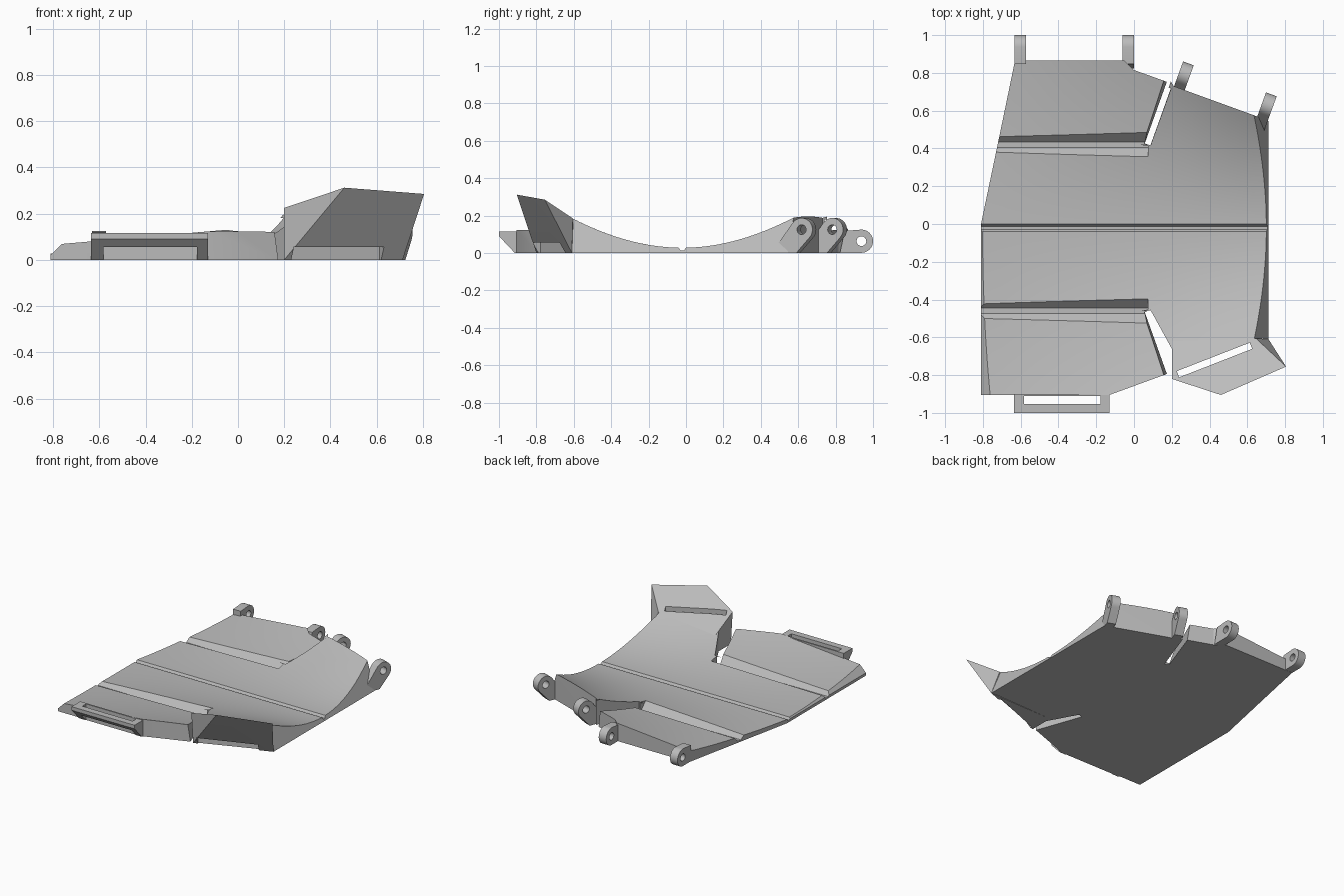
import bpy, bmesh, math
from mathutils import Matrix, Vector

cube = bpy.data.objects.get("Cube")
if cube:
    bpy.data.objects.remove(cube)

grey = bpy.data.materials.new("plain grey")
grey.use_nodes = True
GREY = (0.5, 0.5, 0.5, 1)
grey.diffuse_color = GREY
grey.node_tree.nodes["Principled BSDF"].inputs["Base Color"].default_value = GREY

MID = -0.02          # centre line of the plate in y


def finish(name, bm):
    bmesh.ops.recalc_face_normals(bm, faces=bm.faces)
    mesh = bpy.data.meshes.new(name)
    bm.to_mesh(mesh)
    bm.free()
    mesh.materials.append(grey)
    ob = bpy.data.objects.new(name, mesh)
    bpy.context.collection.objects.link(ob)
    return ob


def hull(name, points):
    bm = bmesh.new()
    verts = [bm.verts.new(p) for p in points]
    out = bmesh.ops.convex_hull(bm, input=verts)
    loose = {g for g in out["geom_interior"] + out["geom_unused"]
             if isinstance(g, bmesh.types.BMVert)}
    bmesh.ops.delete(bm, geom=list(loose), context="VERTS")
    bmesh.ops.dissolve_limit(bm, angle_limit=0.01, verts=bm.verts, edges=bm.edges)
    return finish(name, bm)


def prism(name, outline, z0, z1):
    bm = bmesh.new()
    face = bm.faces.new([bm.verts.new((x, y, z0)) for x, y in outline])
    up = bmesh.ops.extrude_face_region(bm, geom=[face])["geom"]
    bmesh.ops.translate(bm, vec=(0, 0, z1 - z0),
                        verts=[v for v in up if isinstance(v, bmesh.types.BMVert)])
    return finish(name, bm)


def box(name, centre, size, angle=0):
    bm = bmesh.new()
    place = (Matrix.Translation(centre) @ Matrix.Rotation(angle, 4, "Z")
             @ Matrix.Diagonal((*size, 1)))
    bmesh.ops.create_cube(bm, size=1, matrix=place)
    return finish(name, bm)


def apply_boolean(ob, tools, operation="DIFFERENCE"):
    for tool in tools:
        mod = ob.modifiers.new("cut", "BOOLEAN")
        mod.object, mod.operation, mod.solver = tool, operation, "EXACT"
    bpy.context.view_layer.update()
    graph = bpy.context.evaluated_depsgraph_get()
    mesh = bpy.data.meshes.new_from_object(ob.evaluated_get(graph))
    ob.modifiers.clear()
    ob.data = mesh


def curve_value(stops, x):
    for (x0, k0), (x1, k1) in zip(stops, stops[1:]):
        if x <= x1 or (x1, k1) == stops[-1]:
            return k0 + (k1 - k0) * (x - x0) / (x1 - x0)


def dished_slab(name, stops, nx=18, ny=56):
    """Slab whose hollow top tightens along x like a cone."""
    bm = bmesh.new()
    rows = []
    for i in range(nx + 1):
        x = -0.9 + 1.8 * i / nx
        k = curve_value(stops, x)
        ys = [-1 + 2 * j / ny for j in range(ny + 1)]
        rows.append([bm.verts.new((x, y, 0.028 + k * (y - MID) ** 2)) for y in ys])
    faces = [bm.faces.new((a[j], b[j], b[j + 1], a[j + 1]))
             for a, b in zip(rows, rows[1:]) for j in range(ny)]
    low = bmesh.ops.extrude_face_region(bm, geom=faces)["geom"]
    for v in low:
        if isinstance(v, bmesh.types.BMVert):
            v.co.z = -0.1
    return finish(name, bm)


def groove(name, start, end, floor, left, right, z0, z1):
    """Trapezoid channel; left and right are its half widths at z1."""
    a, b = Vector((*start, 0)), Vector((*end, 0))
    side = Vector((a.y - b.y, b.x - a.x, 0)).normalized()
    up = Vector((0, 0, 1))
    return hull(name, [p + side * s + up * z for p in (a, b)
                       for s, z in ((floor, z0), (-floor, z0), (left, z1), (-right, z1))])


def mirror(p):
    return (p[0], 2 * MID - p[1])


# cutters: hinge grooves, slanted slots, bevelled ends
cutters = [groove("centre_groove", (-1, MID), (1, MID), 0.008, 0.024, 0.024, 0.012, 0.035)]
hinge_start, hinge_end, slot_end = (-1, 0.42), (0.075, 0.42), (0.211, 0.80)
for tag, m in (("back", lambda p: p), ("front", mirror)):
    sign = 1 if tag == "back" else -1
    cutters.append(groove(tag + "_hinge", m(hinge_start), m(hinge_end),
                          0.014, 0.075, 0.075, 0.012, 0.075))
    wide, narrow = 0.045, 0.014
    l, r = (wide, narrow) if sign > 0 else (narrow, wide)
    cutters.append(groove(tag + "_slot", m(hinge_end), m(slot_end), 0.012, l, r, -0.05, 0.18))
cutters.append(hull("right_bevel", [(x, y, z) for y in (-1, MID)
               for x, z in ((-0.81, 0.02), (-0.61, 0.22), (-1, 0.22), (-1, 0.02))]))
cutters.append(hull("left_bevel", [(x, y, z) for y in (-0.62, 1)
               for x, z in ((0.712, 0), (0.55, 0.4), (1, 0.4), (1, 0))]))

# main plate and two hinged flaps
shapes = {
    "main_plate": (((-0.9, 0.04), (-0.8, 0.05), (0.2, 0.28), (0.7, 0.48)),
        [(-0.81, -0.46), (-0.81, 0), (-0.722, 0.42), (0.075, 0.42), (0.195, 0.755),
         (0.21, 0.73), (0.65, 0.57), (0.712, 0.545), (0.712, -0.61), (0.655, -0.605), (0.2, -0.62),
         (0.2, -0.66), (0.09, -0.46)]),
    "front_flap": (((-0.8, 0.048), (0.18, 0.155)),
        [(-0.81, -0.46), (-0.81, -0.905), (-0.13, -0.905), (0.185, -0.79), (0.075, -0.46)]),
    "back_flap": (((-0.8, 0.048), (0.18, 0.155)),
        [(-0.722, 0.42), (-0.63, 0.865), (-0.05, 0.865), (0, 0.815), (0.195, 0.745),
         (0.075, 0.42)]),
}
parts, helpers = [], list(cutters)
for name, (stops, outline) in shapes.items():
    plate = dished_slab(name, stops)
    edge = prism(name + "_outline", outline, 0, 0.5)
    apply_boolean(plate, [edge], "INTERSECT")
    apply_boolean(plate, cutters)
    helpers.append(edge)
    parts.append(plate)

# raised horn with a strap slit
horn = hull("horn", [(0.2, -0.8, 0), (0.2, -0.62, 0), (0.2, -0.62, 0.128), (0.2, -0.82, 0.225),
                     (0.2, -0.8, 0.05), (0.46, -0.905, 0.312), (0.805, -0.755, 0.285),
                     (0.645, -0.605, 0.185), (0.712, -0.61, 0)])
turn = math.radians(21.3)
mid = Vector((0.426, -0.72, 0))
out = Vector((math.sin(turn), -math.cos(turn), 0))
tools = [box("horn_slit", mid, (0.415, 0.035, 1), turn),
         box("horn_opening", mid + out * 0.1, (0.415, 0.235, 0.11), turn)]
apply_boolean(horn, tools)
helpers += tools
parts.append(horn)

# strap loop on the front flap
loop = hull("strap_loop", [(x, y, z) for x in (-0.635, -0.13) for y, z in
            ((-1, 0.09), (-1, 0.116), (-0.9, 0.116), (-0.9, 0), (-0.915, 0))])
tools = [box("loop_slit", (-0.38, -0.932, 0), (0.405, 0.042, 1)),
         box("loop_opening", (-0.38, -1.011, 0), (0.405, 0.2, 0.11))]
apply_boolean(loop, tools)
helpers += tools
parts.append(loop)


# pin lugs along the back
def lug(name, x, y, z, angle, base):
    place = Matrix.Translation((x, y, z)) @ Matrix.Rotation(angle, 4, "Z")
    rim = [(0.062 * math.cos(t * math.pi / 16), 0.062 * math.sin(t * math.pi / 16))
           for t in range(32)]
    ob = hull(name, [place @ Vector((s, a, b)) for s in (-0.03, 0.03)
                     for a, b in rim + base])
    bm = bmesh.new()
    bmesh.ops.create_cone(bm, cap_ends=True, segments=24, radius1=0.026, radius2=0.026,
                          depth=0.2, matrix=place @ Matrix.Rotation(math.pi / 2, 4, "Y"))
    hole = finish(name + "_hole", bm)
    apply_boolean(ob, [hole])
    helpers.append(hole)
    parts.append(ob)


flat = [(-0.09, -0.062), (-0.09, 0.055)]
raised = [(-0.13, -0.07), (-0.11, -0.125), (-0.03, -0.125)]
lug("back_lug_right", -0.602, 0.938, 0.063, 0, flat)
lug("back_lug_middle", -0.03, 0.938, 0.063, 0, flat + [(-0.115, -0.062)])
lug("wing_lug_inner", 0.267, 0.792, 0.125, -math.radians(20), raised)
lug("wing_lug_outer", 0.706, 0.628, 0.125, -math.radians(20), raised)

for helper in helpers:
    bpy.data.objects.remove(helper)

# soft dish, crisp edges
bpy.ops.object.select_all(action="DESELECT")
for part in parts:
    part.select_set(True)
bpy.context.view_layer.objects.active = parts[0]
bpy.ops.object.shade_smooth_by_angle(angle=math.radians(22))
